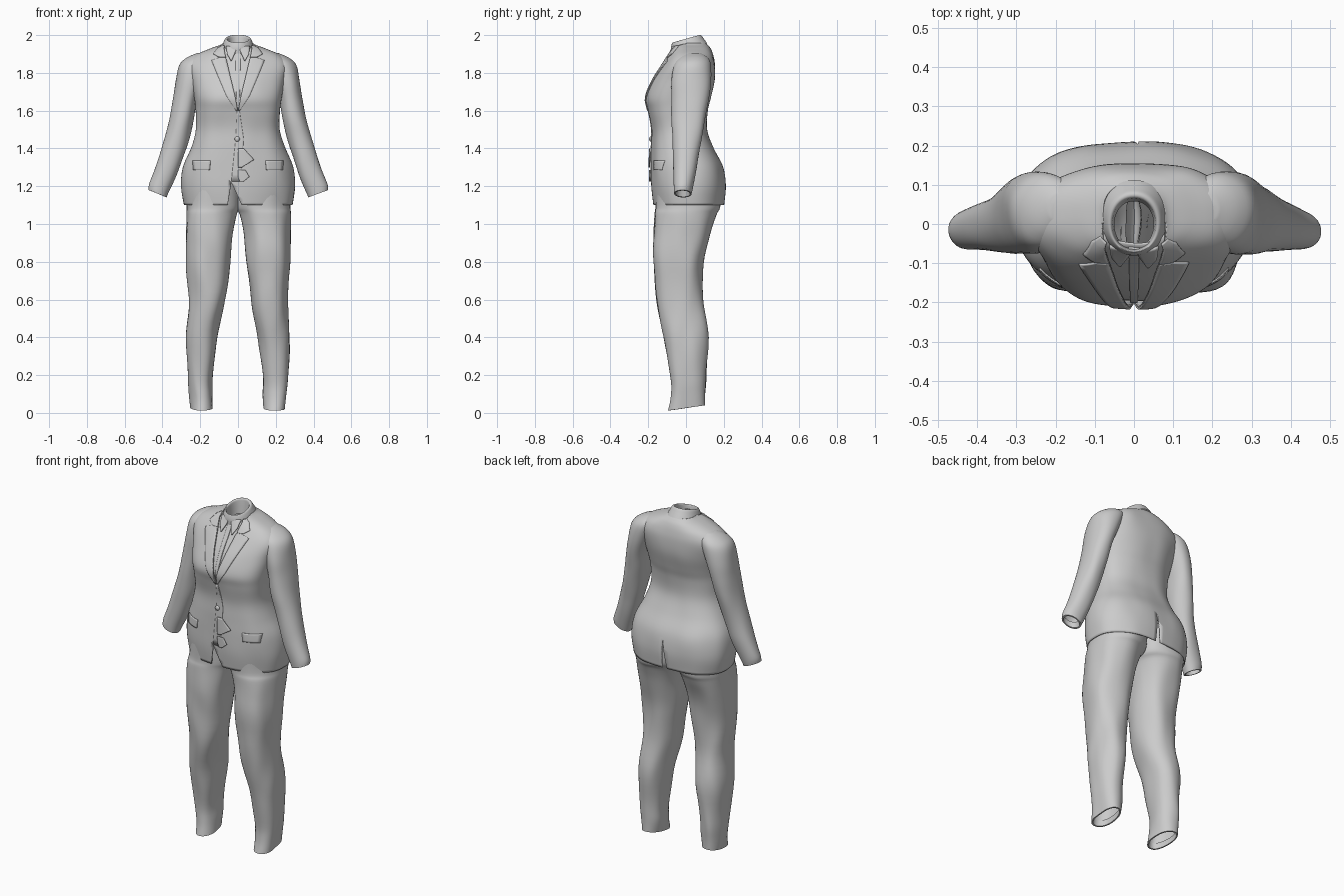
import bpy, bmesh, math
from mathutils import Vector, noise
from mathutils.bvhtree import BVHTree

if "Cube" in bpy.data.objects:
    bpy.data.objects.remove(bpy.data.objects["Cube"])

cloth = bpy.data.materials.new("light_grey_cloth")
cloth.use_nodes = True
cloth.diffuse_color = (0.6, 0.6, 0.6, 1)
cloth.node_tree.nodes["Principled BSDF"].inputs["Base Color"].default_value = cloth.diffuse_color


def finish(name, bm, thickness=0):
    mesh = bpy.data.meshes.new(name)
    bmesh.ops.recalc_face_normals(bm, faces=bm.faces)
    bm.to_mesh(mesh)
    bm.free()
    obj = bpy.data.objects.new(name, mesh)
    bpy.context.collection.objects.link(obj)
    mesh.materials.append(cloth)
    if thickness:
        mod = obj.modifiers.new("thickness", "SOLIDIFY")
        mod.thickness = thickness
        mod.offset = 0
    bpy.ops.object.select_all(action="DESELECT")
    obj.select_set(True)
    bpy.context.view_layer.objects.active = obj
    bpy.ops.object.shade_smooth_by_angle(angle=math.radians(50))
    return obj


def spline(rows, steps):
    """Smoothly resample a list of sections."""
    out = []
    for i in range(len(rows) - 1):
        p = [rows[max(i - 1, 0)], rows[i], rows[i + 1], rows[min(i + 2, len(rows) - 1)]]
        for s in range(steps):
            t = s / steps
            out.append([b + t / 2 * (c - a + t * (2 * a - 5 * b + 4 * c - d + t * (3 * (b - c) + d - a)))
                        for a, b, c, d in zip(*p)])
    return out + [list(rows[-1])]


def loft(rows, power=2.3, segs=64, steps=5, mirror=1, tilt=None, wrinkle=0, lip=0):
    """Stack rounded sections given as z, x low, x high, y front, y back."""
    rows = spline(rows, steps)
    if lip:  # turned-in hem at the first section
        z, a, b, c, d = rows[0]
        rows[:0] = [[z + lip, a + .012, b - .012, c + .012, d - .012], [z, a + .008, b - .008, c + .008, d - .008]]
    bm = bmesh.new()
    rings = []
    for z, x0, x1, y0, y1 in rows:
        ring = []
        for k in range(segs):
            a = 2 * math.pi * k / segs
            ca, sa = math.cos(a), math.sin(a)
            x = (x0 + x1) / 2 + (x1 - x0) / 2 * math.copysign(abs(ca) ** (2 / power), ca)
            y = (y0 + y1) / 2 + (y1 - y0) / 2 * math.copysign(abs(sa) ** (2 / power), sa)
            p = Vector((x * mirror, y, z + (tilt(x, y, z) if tilt else 0)))
            if wrinkle:
                p += wrinkle * noise.noise_vector(Vector((p.x * 9, p.y * 9, p.z * 5))) * Vector((1, 1, 0))
            ring.append(bm.verts.new(p))
        rings.append(ring)
    for r, s in zip(rings, rings[1:]):
        for k in range(segs):
            n = (k + 1) % segs
            bm.faces.new((r[k], r[n], s[n], s[k]))
    return bm


def cut_triangle(bm, apex, left, right, side):
    """Cut a clean triangular opening, seen in x and z, out of the front or back."""
    low, high = sorted((apex[1], left[1]))
    planes = []
    middle = Vector(((left[0] + right[0]) / 2, 0, left[1]))
    origin = Vector((apex[0], 0, apex[1]))
    for corner in (left, right):
        edge = Vector((corner[0], 0, corner[1])) - origin
        normal = Vector((edge.z, 0, -edge.x))
        if normal.dot(middle - origin) < 0:
            normal = -normal
        planes.append(normal)
        faces = [f for f in bm.faces if f.calc_center_median().y * side > 0
                 and low - .03 < f.calc_center_median().z < high + .03]
        geom = set(faces)
        for f in faces:
            geom.update(f.edges, f.verts)
        bmesh.ops.bisect_plane(bm, geom=list(geom), plane_co=origin, plane_no=normal)
    doomed = []
    for f in bm.faces:
        c = f.calc_center_median()
        if c.y * side > 0 and low < c.z < high + .03 and all(n.dot(c - origin) > 0 for n in planes):
            doomed.append(f)
    bmesh.ops.delete(bm, geom=doomed, context="FACES")


# Jacket body
body_rows = [(z, -w, w, f, b) for z, w, f, b in [
    (1.10, .285, -.170, .200), (1.20, .298, -.178, .208), (1.30, .287, -.180, .192),
    (1.40, .248, -.178, .142), (1.50, .220, -.178, .108), (1.60, .220, -.198, .112),
    (1.67, .228, -.208, .128), (1.76, .245, -.172, .147), (1.84, .262, -.124, .150),
    (1.89, .225, -.092, .142), (1.925, .150, -.072, .128), (1.945, .095, -.062, .112), (1.955, .078, -.055, .100)]]
body = loft(body_rows, power=2.45, segs=96, wrinkle=.006)
surface = BVHTree.FromBMesh(body)
cut_triangle(body, (0, 1.60), (-.078, 1.94), (.078, 1.94), -1)
cut_triangle(body, (-.035, 1.22), (-.055, 1.10), (.02, 1.10), -1)
cut_triangle(body, (.01, 1.27), (-.015, 1.10), (.015, 1.10), 1)
finish("jacket_body", body, .006)


def plate(name, rows, mirror=1, lift=.006, columns=6, thickness=.006):
    """Thin cloth panel laid on the jacket front; rows hold z, x start, x end."""
    bm = bmesh.new()
    grid = []
    for z, a, b in rows:
        line = []
        for i in range(columns + 1):
            x = (a + (b - a) * i / columns) * mirror
            hit = surface.ray_cast(Vector((x, -1, z)), Vector((0, 1, 0)))[0]
            y = hit.y if hit else -.06
            line.append(bm.verts.new((x, y - lift, z)))
        grid.append(line)
    for r, s in zip(grid, grid[1:]):
        for i in range(columns):
            bm.faces.new((r[i], r[i + 1], s[i + 1], s[i]))
    return finish(name, bm, thickness)


def ramp(rows, steps=6):
    return [[p + (q - p) * s / steps for p, q in zip(a, b)]
            for a, b in zip(rows, rows[1:]) for s in range(steps)] + [list(rows[-1])]


# Shirt front, seen in the jacket opening, with its button strip
plate("shirt_front", ramp([(1.57, -.03, .03), (1.94, -.09, .09)], 14), lift=-.016, columns=10)
plate("shirt_placket", ramp([(1.60, -.008, .008), (1.93, -.014, .014)], 14), lift=-.010)

# Pieces repeated on both sides
leg_rows = [
    (.030, .135, .252, -.095, .102), (.10, .133, .258, -.080, .104), (.20, .132, .267, -.080, .110),
    (.40, .105, .275, -.118, .118), (.60, .070, .262, -.152, .088), (.80, .043, .276, -.172, .092),
    (.95, .028, .278, -.174, .125), (1.05, .008, .278, -.170, .158), (1.10, -.015, .275, -.163, .178),
    (1.25, -.02, .270, -.160, .180)]
arm_rows = [
    (1.160, .375, .472, -.064, .030), (1.20, .358, .468, -.066, .040), (1.30, .312, .435, -.068, .058),
    (1.40, .274, .405, -.070, .074), (1.55, .236, .364, -.076, .104), (1.66, .215, .343, -.078, .124),
    (1.76, .180, .326, -.076, .136), (1.84, .150, .306, -.062, .134), (1.88, .140, .268, -.034, .116),
    (1.905, .150, .215, .005, .080)]
for side, m in (("left", 1), ("right", -1)):
    leg = loft(leg_rows, power=2.25, segs=48, mirror=m, wrinkle=.011, lip=.03,
               tilt=lambda x, y, z: max(0, 1 - z / .25) * .16 * (y - .03))
    finish(side + "_trouser_leg", leg)
    arm = loft(arm_rows, power=2.15, segs=40, mirror=m, wrinkle=.007, lip=.03,
               tilt=lambda x, y, z: max(0, 1 - (z - 1.16) / .2) * .4 * (x - .423) if z < 1.36 else 0)
    # Close the rounded shoulder, leaving the cuff open
    top = [e for e in arm.edges if e.is_boundary and e.verts[0].co.z > 1.8]
    bmesh.ops.edgeloop_fill(arm, edges=top)
    finish(side + "_sleeve", arm)
    plate(side + "_lapel", ramp([(1.60, .001, .010), (1.68, .016, .062), (1.78, .040, .105),
                                 (1.865, .060, .140), (1.88, .064, .098)]), m)
    plate(side + "_jacket_collar", ramp([(1.882, .064, .100), (1.90, .068, .130), (1.93, .074, .108),
                                         (1.943, .070, .085)]), m)
    plate(side + "_shirt_collar_wing", ramp([(1.865, .034, .038), (1.90, .018, .058),
                                             (1.94, .003, .062)]), m, lift=.002)
    plate(side + "_pocket_flap", ramp([(1.285, .150, .235), (1.335, .145, .240)]), m, lift=.005)

# Standing collar around the open neck, higher at the back
collar_rows = [
    (1.90, -.050, .050, -.060, .058), (1.960, -.054, .054, -.066, .064), (1.979, -.058, .058, -.070, .068),
    (1.977, -.068, .068, -.074, .080), (1.955, -.078, .078, -.080, .094), (1.925, -.088, .088, -.080, .112)]
finish("neck_collar", loft(collar_rows, power=2.1, segs=48, tilt=lambda x, y, z: .28 * y))

# Overlapping front edge, folds by the fastening, and the button
plate("front_edge", ramp([(1.225, -.035, .015), (1.45, -.012, .030), (1.60, -.004, .008)]), lift=.003)
plate("front_fold", ramp([(1.30, .0, .02), (1.34, .0, .085), (1.40, .0, .03)]), lift=.012)
plate("lower_front_fold", ramp([(1.225, .01, .03), (1.25, .0, .06), (1.285, .0, .04)]), lift=.010)
button = bmesh.new()
bmesh.ops.create_uvsphere(button, u_segments=16, v_segments=8, radius=.014)
bmesh.ops.scale(button, vec=(1, .6, 1), verts=button.verts)
spot = surface.ray_cast(Vector((-.004, -1, 1.45)), Vector((0, 1, 0)))[0]
bmesh.ops.translate(button, vec=spot + Vector((0, -.008, 0)), verts=button.verts)
finish("button", button)
